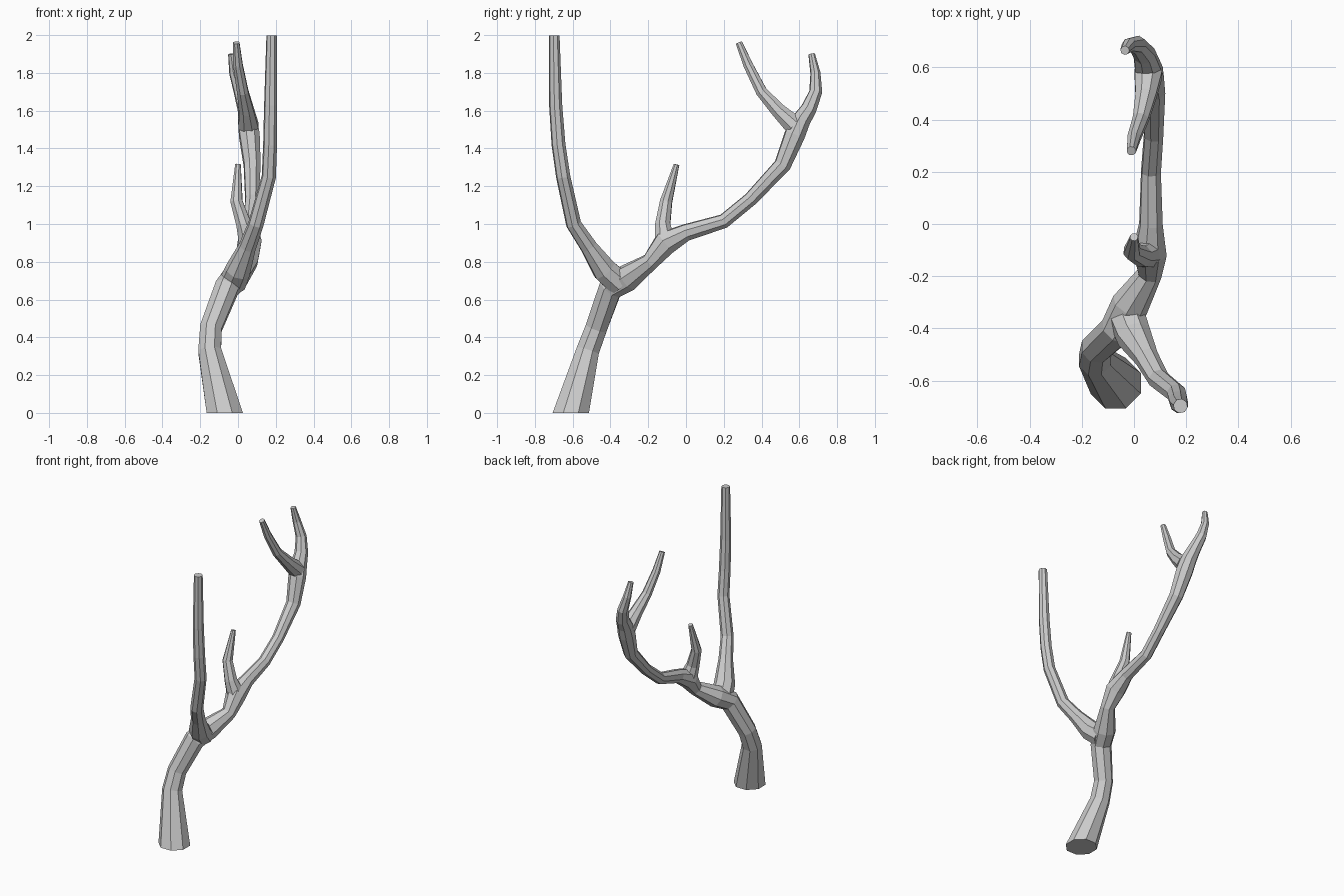
import bpy, bmesh, math
from mathutils import Vector

if "Cube" in bpy.data.objects:
    bpy.data.objects.remove(bpy.data.objects["Cube"])

SIDES = 8


def limb(name, pts):
    """Faceted tapering tube through (x, y, z, radius) points."""
    pos = [Vector(p[:3]) for p in pts]
    bm = bmesh.new()
    side = Vector((1, 0, 0))
    rings = []
    for i, p in enumerate(pts):
        a = (pos[i] - pos[i - 1]).normalized() if i else Vector()
        b = (pos[i + 1] - pos[i]).normalized() if i < len(pts) - 1 else Vector()
        t = (a + b).normalized()
        if p[2] == 0:                      # flat cut on the ground
            t = Vector((0, 0, 1))
        side = (side - t * side.dot(t)).normalized()
        up = t.cross(side)
        ring = []
        for k in range(SIDES):
            ang = 2 * math.pi * (k + 0.5) / SIDES
            ring.append(bm.verts.new(pos[i] + (side * math.cos(ang) + up * math.sin(ang)) * p[3] * 1.04))
        rings.append(ring)
    for r0, r1 in zip(rings, rings[1:]):
        for k in range(SIDES):
            n = (k + 1) % SIDES
            bm.faces.new((r0[k], r0[n], r1[n], r1[k]))
    bm.faces.new(rings[0][::-1])
    bm.faces.new(rings[-1])
    bmesh.ops.recalc_face_normals(bm, faces=bm.faces)
    me = bpy.data.meshes.new(name)
    bm.to_mesh(me)
    bm.free()
    ob = bpy.data.objects.new(name, me)
    bpy.context.collection.objects.link(ob)
    return ob


# Trunk running on into the long bough and its outer twig
trunk = limb("tree_branch", [
    (-.07, -.61, 0, .1), (-.15, -.52, .33, .063), (-.143, -.475, .45, .06),
    (-.06, -.40, .66, .066), (-.015, -.31, .715, .07), (.06, -.19, .80, .046),
    (.06, -.11, .90, .065), (.065, 0, .955, .045), (.065, .2, 1.015, .038),
    (.075, .34, 1.13, .037), (.075, .51, 1.31, .045), (.06, .575, 1.47, .055),
    (.05, .61, 1.55, .05), (.04, .65, 1.61, .042), (.012, .687, 1.70, .034),
    (-.02, .685, 1.80, .026), (-.035, .665, 1.90, .017)])

# Side limbs, each rooted inside the trunk
side_limbs = [
    limb("upright_limb", [
        (-.03, -.35, .685, .07), (0, -.43, .755, .066), (.05, -.515, .88, .045),
        (.095, -.595, 1.0, .04), (.163, -.65, 1.25, .037), (.17, -.675, 1.42, .036),
        (.173, -.69, 1.63, .034), (.178, -.697, 1.998, .027)]),
    limb("short_twig", [
        (.06, -.11, .90, .058), (.03, -.123, 1.0, .041),
        (-.008, -.105, 1.12, .033), (0, -.05, 1.315, .015)]),
    limb("inner_twig", [
        (.055, .575, 1.52, .055), (.045, .49, 1.6, .041), (.025, .40, 1.70, .031),
        (0, .33, 1.84, .026), (-.01, .28, 1.96, .018)]),
]

# Weld everything into one skin
for ob in side_limbs:
    m = trunk.modifiers.new("join", 'BOOLEAN')
    m.operation = 'UNION'
    m.solver = 'EXACT'
    m.object = ob
bpy.context.view_layer.update()
dg = bpy.context.evaluated_depsgraph_get()
welded = bpy.data.meshes.new_from_object(trunk.evaluated_get(dg))
trunk.modifiers.clear()
trunk.data = welded
for ob in side_limbs:
    bpy.data.objects.remove(ob)
